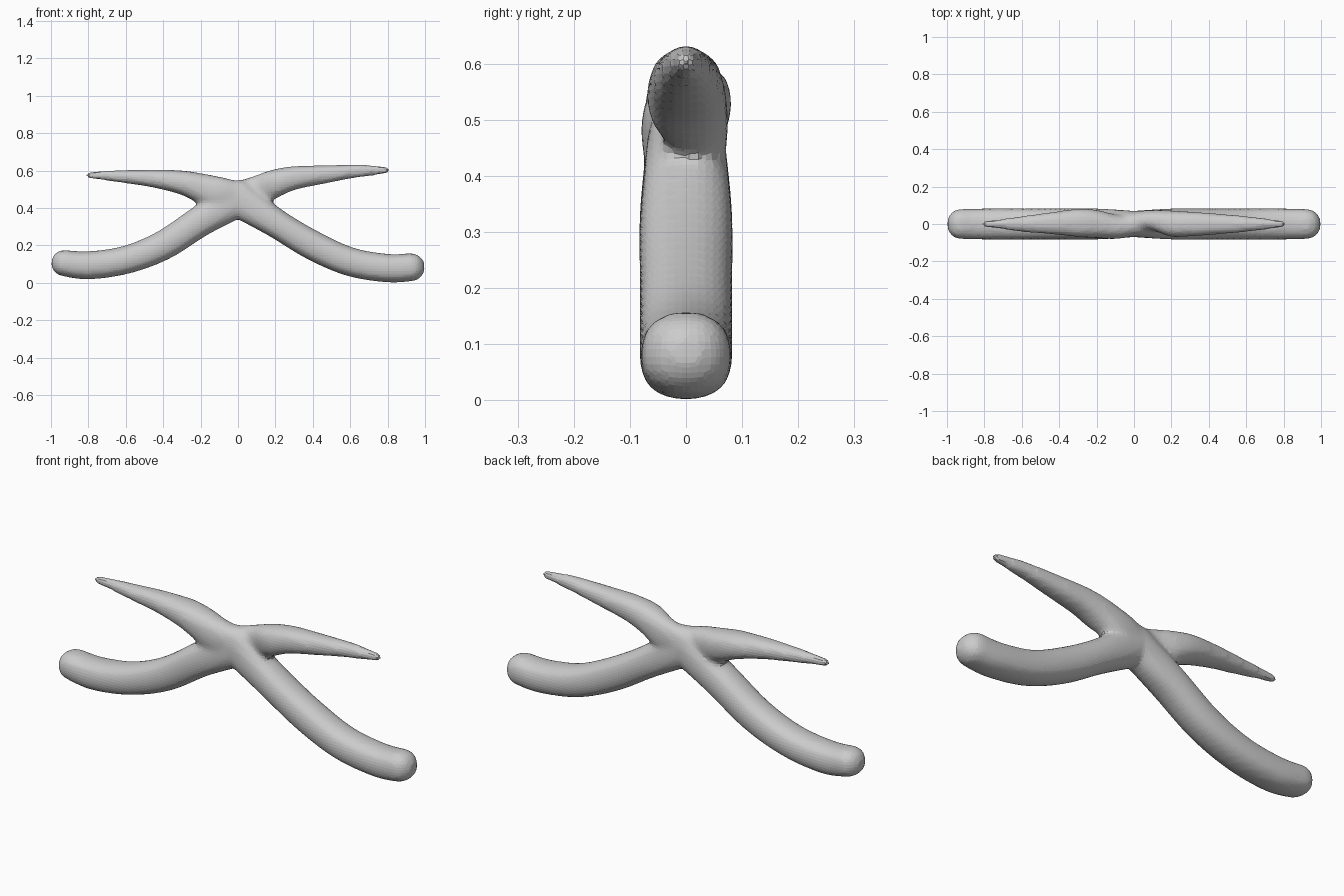
import bpy, bmesh, math
from mathutils import Vector

cube = bpy.data.objects.get("Cube")
if cube:
    bpy.data.objects.remove(cube, do_unlink=True)

grey = bpy.data.materials.new("plain grey")
grey.use_nodes = True
colour = (0.6, 0.6, 0.6, 1)
grey.diffuse_color = colour
grey.node_tree.nodes["Principled BSDF"].inputs["Base Color"].default_value = colour

SIDES, STEPS, CAP = 20, 6, 5


def spline(points):
    """Smooth the stations (x, y, z, in-plane radius, depth radius)."""
    padded = [points[0]] + points + [points[-1]]
    out = []
    for a, b, c, d in zip(padded, padded[1:], padded[2:], padded[3:]):
        for i in range(STEPS):
            t = i / STEPS
            out.append([0.5 * (2*q + (r-p)*t + (2*p-5*q+4*r-s)*t*t + (3*q-p-3*r+s)*t**3)
                        for p, q, r, s in zip(a, b, c, d)])
    return out + [list(points[-1])]


def add_limb(bm, points):
    """Sweep an oval section along the path, with rounded ends."""
    path = spline(points)
    rings = []

    def ring(centre, tangent, radius, depth):
        up = tangent.cross(Vector((0, 1, 0))).normalized()
        verts = []
        for k in range(SIDES):
            a = math.tau * k / SIDES
            c, s = math.cos(a), math.sin(a)
            fat = (abs(c)**2.4 + abs(s)**2.4) ** (-1/2.4)
            verts.append(bm.verts.new(centre + up*radius*c*fat + Vector((0, depth*s*fat, 0))))
        rings.append(verts)

    def cap(station, tangent, sign):
        angles = [math.pi/2 * i / CAP for i in range(1, CAP)]
        for a in (reversed(angles) if sign < 0 else angles):
            offset = tangent * sign * station[3] * math.sin(a)
            ring(Vector(station[:3]) + offset, tangent,
                 station[3]*math.cos(a), station[4]*math.cos(a))

    for i, p in enumerate(path):
        before, after = path[max(i-1, 0)], path[min(i+1, len(path)-1)]
        tangent = (Vector(after[:3]) - Vector(before[:3])).normalized()
        if i == 0:
            cap(p, tangent, -1)
        ring(Vector(p[:3]), tangent, p[3], p[4])
        if i == len(path) - 1:
            cap(p, tangent, 1)
    for r0, r1 in zip(rings, rings[1:]):
        for k in range(SIDES):
            n = (k + 1) % SIDES
            bm.faces.new((r0[k], r0[n], r1[n], r1[k]))
    bm.faces.new(rings[0][::-1])
    bm.faces.new(rings[-1])


limbs = [
    # lower right limb
    [(-.93, 0, .105, .07, .08), (-.8, 0, .093, .075, .083), (-.6, 0, .122, .075, .083),
     (-.4, 0, .2, .079, .083), (-.2, 0, .33, .083, .083), (0, 0, .45, .1, .07)],
    # lower left limb
    [(.925, 0, .083, .075, .08), (.8, 0, .078, .076, .083), (.6, 0, .112, .077, .083),
     (.4, 0, .2, .079, .083), (.2, 0, .32, .078, .083), (0, 0, .45, .1, .07)],
    # upper right limb
    [(-.8, 0, .575, .017, .017), (-.7, 0, .573, .028, .028), (-.6, 0, .567, .035, .042),
     (-.45, .004, .557, .048, .058), (-.3, .006, .536, .064, .075), (-.2, 0, .507, .078, .075),
     (-.1, -.014, .475, .09, .066), (0, -.006, .45, .09, .06)],
    # upper left limb
    [(.795, 0, .602, .018, .018), (.7, 0, .6, .03, .03), (.6, 0, .594, .037, .042),
     (.45, 0, .578, .05, .055), (.3, 0, .56, .063, .066), (.2, .002, .532, .074, .07),
     (.1, .02, .487, .084, .055), (0, .006, .45, .09, .06)],
]

# Fuse the four limbs into one continuous skin
bm = bmesh.new()
for points in limbs:
    add_limb(bm, points)
bmesh.ops.recalc_face_normals(bm, faces=bm.faces)
mesh = bpy.data.meshes.new("branching_body")
bm.to_mesh(mesh)
bm.free()
mesh.materials.append(grey)
body = bpy.data.objects.new("branching_body", mesh)
bpy.context.collection.objects.link(body)

remesh = body.modifiers.new("fuse", 'REMESH')
remesh.mode = 'VOXEL'
remesh.voxel_size = 0.014
remesh.use_smooth_shade = False
relax = body.modifiers.new("soften joints", 'SMOOTH')
relax.factor = 0.5
relax.iterations = 6
